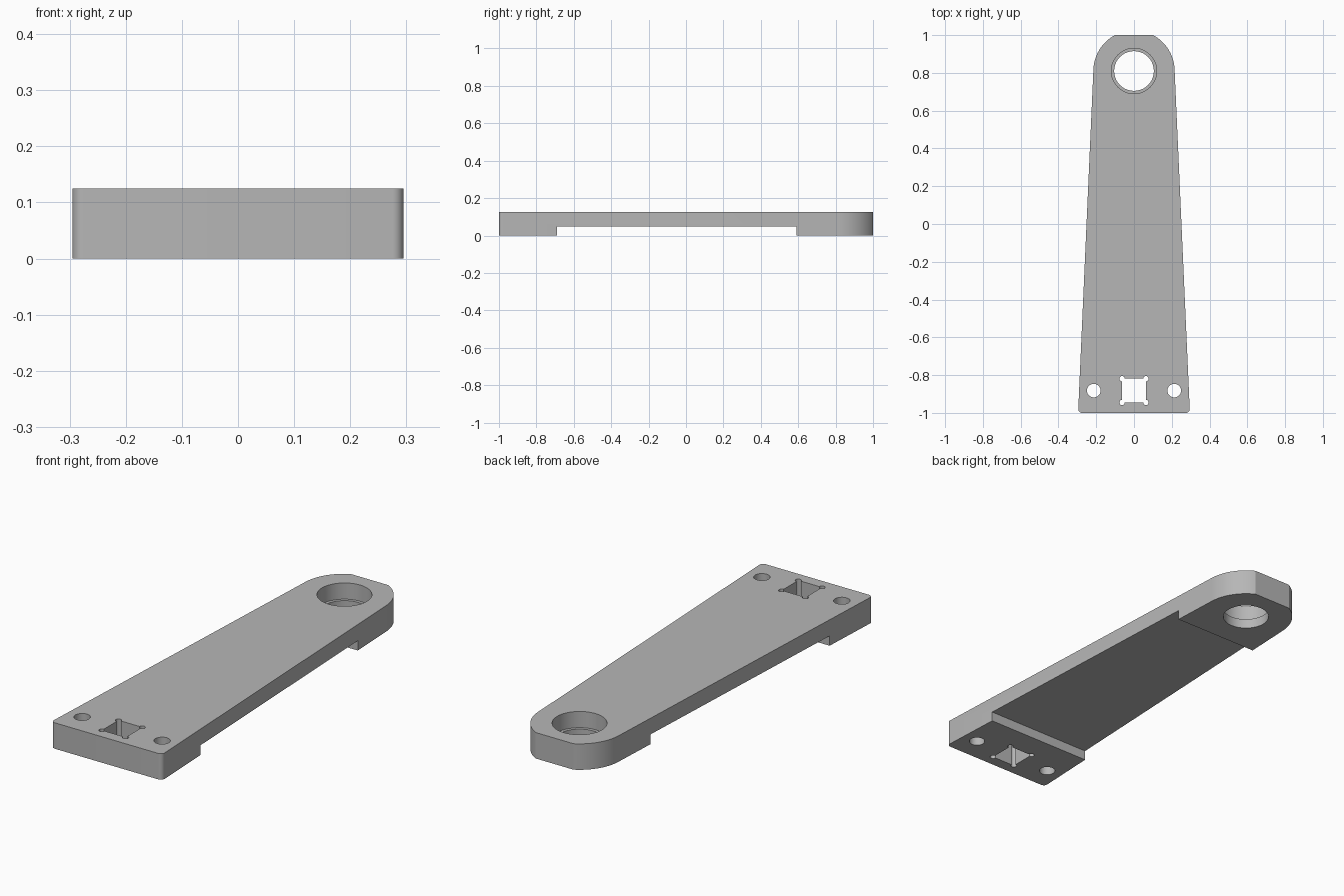
import bpy, bmesh
from math import sin, cos, asin, pi, radians

cube = bpy.data.objects.get("Cube")
if cube:
    bpy.data.objects.remove(cube, do_unlink=True)

HEIGHT = 0.125
FLOOR = 0.047          # underside of the thin middle and seat of the bore
BORE_Y, HOLE_Y = 0.81, -0.882
END_R = 0.215

grey = bpy.data.materials.new("plain grey")
grey.use_nodes = True
grey.diffuse_color = (0.47, 0.47, 0.47, 1)
grey.node_tree.nodes["Principled BSDF"].inputs["Base Color"].default_value = (0.47, 0.47, 0.47, 1)


def arc(cx, cy, r, a0, a1, n):
    return [(cx + r * cos(a0 + (a1 - a0) * i / n),
             cy + r * sin(a0 + (a1 - a0) * i / n)) for i in range(n + 1)]


def prism(name, outline, z0, z1):
    """Extrude a flat outline from z0 to z1."""
    bm = bmesh.new()
    face = bm.faces.new([bm.verts.new((x, y, z0)) for x, y in outline])
    top = bmesh.ops.extrude_face_region(bm, geom=[face])["geom"]
    verts = [v for v in top if isinstance(v, bmesh.types.BMVert)]
    bmesh.ops.translate(bm, vec=(0, 0, z1 - z0), verts=verts)
    bmesh.ops.recalc_face_normals(bm, faces=bm.faces)
    mesh = bpy.data.meshes.new(name)
    bm.to_mesh(mesh)
    bm.free()
    mesh.materials.append(grey)
    obj = bpy.data.objects.new(name, mesh)
    bpy.context.collection.objects.link(obj)
    return obj


def disc(name, x, y, r, z0=-0.1, z1=0.3, n=64):
    return prism(name, arc(x, y, r, 0, 2 * pi, n)[:-1], z0, z1)


def box(name, x0, x1, y0, y1, z0, z1):
    return prism(name, [(x0, y0), (x1, y0), (x1, y1), (x0, y1)], z0, z1)


# Tapered arm: rounded front corners, round back end with a flat tip
right_side = arc(0.275, -0.98, 0.02, -pi / 2, radians(2.5), 8)
right_side += arc(0, BORE_Y, END_R, radians(2.5), asin((1 - BORE_Y) / END_R), 24)
outline = right_side + [(-x, y) for x, y in reversed(right_side)]
arm = prism("tapered_arm", outline, 0, HEIGHT)

# Underside relief, stepped bore and bolt holes
cutters = [
    box("underside_relief", -0.5, 0.5, -0.69, 0.59, -0.1, FLOOR),
    disc("bore_through", 0, BORE_Y, 0.105),
    disc("bore_seat", 0, BORE_Y, 0.12, FLOOR, 0.3),
    disc("left_bolt_hole", 0.213, HOLE_Y, 0.036, n=40),
    disc("right_bolt_hole", -0.213, HOLE_Y, 0.036, n=40),
]

# Square socket with small round corner reliefs, as one outline
half, r = 0.063, 0.014
socket = []
for k in range(4):
    a = pi / 4 + k * pi / 2
    cx, cy = half * 2 ** 0.5 * cos(a), HOLE_Y + half * 2 ** 0.5 * sin(a)
    socket += arc(cx, cy, r, a - 0.75 * pi, a + 0.75 * pi, 18)
cutters.append(prism("square_socket", socket, -0.1, 0.3))

bpy.context.view_layer.objects.active = arm
arm.select_set(True)
for cutter in cutters:
    cutter.hide_render = True
    mod = arm.modifiers.new(cutter.name, "BOOLEAN")
    mod.operation = "DIFFERENCE"
    mod.solver = "EXACT"
    mod.object = cutter
    bpy.ops.object.modifier_apply(modifier=mod.name)
    bpy.data.objects.remove(cutter, do_unlink=True)

bpy.ops.object.shade_smooth_by_angle(angle=radians(25))
